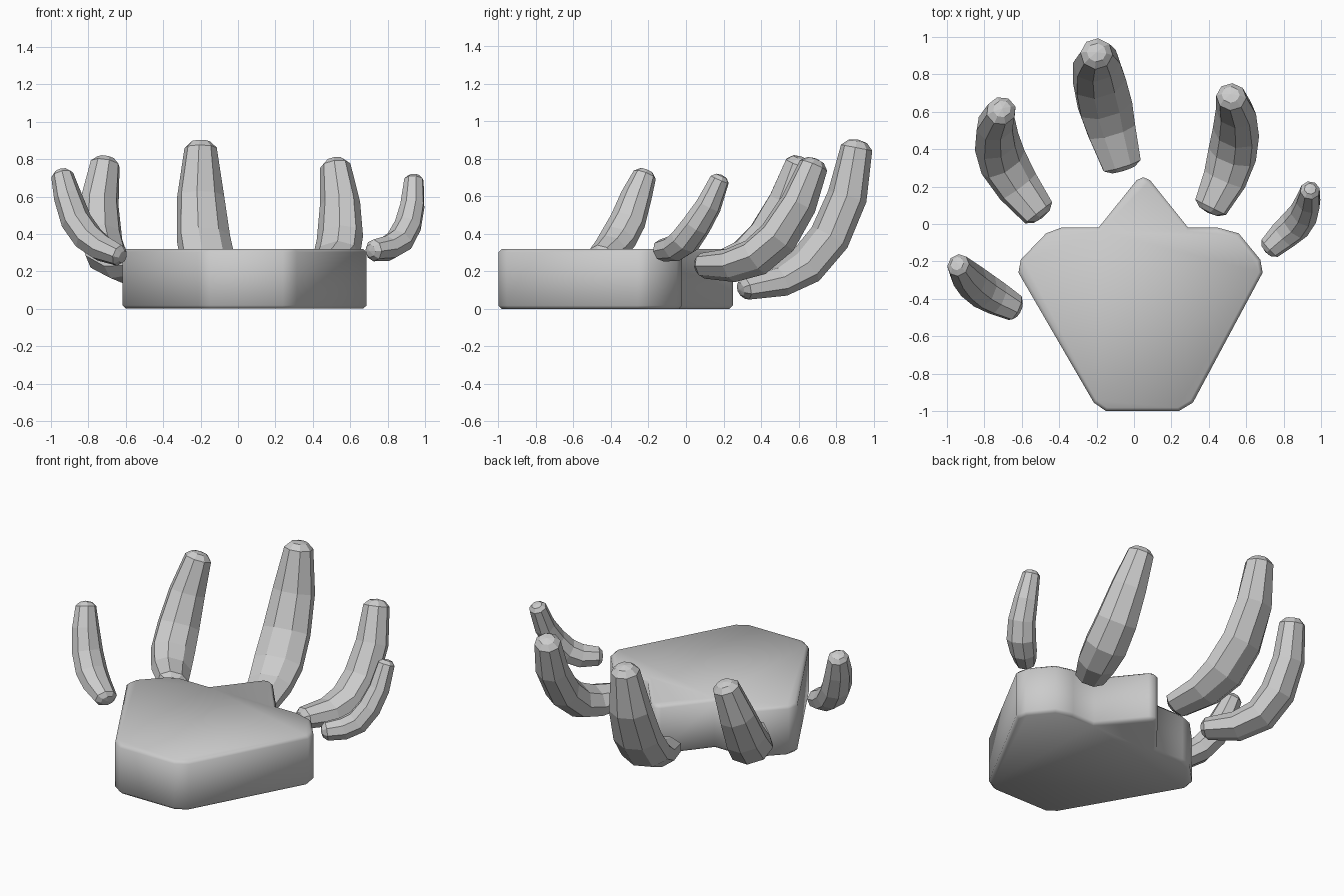
import bpy, bmesh
from math import sin, cos, pi
from mathutils import Vector

SIDES = 8
FAT = 1.06   # makes up for the flats of the eight-sided rings


def link(name, bm):
    bmesh.ops.recalc_face_normals(bm, faces=bm.faces)
    me = bpy.data.meshes.new(name)
    bm.to_mesh(me)
    bm.free()
    ob = bpy.data.objects.new(name, me)
    bpy.context.collection.objects.link(ob)
    return ob


def finger(name, path, wide, deep):
    """Faceted tube along a curved path, elliptical rings, domed ends."""
    p = [Vector(v) for v in path]
    n = len(p)
    across = (p[2] - p[0]).cross(p[-1] - p[2]).normalized()
    rings = []
    for i in range(n):
        t = (p[min(i + 1, n - 1)] - p[max(i - 1, 0)]).normalized()
        u = (across - t * across.dot(t)).normalized()
        rings.append((p[i], u, t.cross(u), wide[i] * FAT, deep[i] * FAT, t))

    # domed ends: one shrunken ring plus a closing point
    def dome(r, s):
        c, u, v, w, d, t = r
        return (c + t * s * d * 0.4, u, v, w * 0.6, d * 0.6, t)
    rings = [dome(rings[0], -1)] + rings + [dome(rings[-1], 1)]

    bm = bmesh.new()
    loops = []
    for c, u, v, w, d, t in rings:
        loops.append([bm.verts.new(c + u * w * cos(a) + v * d * sin(a))
                      for a in ((k + 0.5) * 2 * pi / SIDES for k in range(SIDES))])
    for a, b in zip(loops, loops[1:]):
        for k in range(SIDES):
            m = (k + 1) % SIDES
            bm.faces.new((a[k], a[m], b[m], b[k]))
    for loop, r, s in ((loops[0], rings[0], -1), (loops[-1], rings[-1], 1)):
        apex = bm.verts.new(r[0] + r[5] * s * r[4] * 0.2)
        for k in range(SIDES):
            bm.faces.new((loop[k], loop[(k + 1) % SIDES], apex))
    return link(name, bm)


# palm pad: extruded outline with softened rims
outline = [(0.05, 0.25), (0.015, 0.235), (-0.19, -0.02), (-0.39, -0.02), (-0.47, -0.05),
           (-0.605, -0.19), (-0.618, -0.26), (-0.215, -0.955), (-0.15, -1.0), (0.24, -1.0),
           (0.315, -0.955), (0.688, -0.26), (0.675, -0.19), (0.56, -0.05), (0.45, -0.02),
           (0.29, -0.02), (0.085, 0.235)]
bm = bmesh.new()
base = bm.faces.new([bm.verts.new((x, y, 0)) for x, y in outline])
top = bmesh.ops.extrude_face_region(bm, geom=[base])["geom"]
bmesh.ops.translate(bm, vec=(0, 0, 0.32),
                    verts=[v for v in top if isinstance(v, bmesh.types.BMVert)])
rims = [e for e in bm.edges if abs(e.verts[0].co.z - e.verts[1].co.z) < 1e-4]
bmesh.ops.bevel(bm, geom=rims, offset=0.018, segments=1, affect='EDGES')
palm = link("palm", bm)
bpy.context.view_layer.objects.active = palm
palm.select_set(True)
bpy.ops.object.shade_smooth_by_angle(angle=0.85)

# fingers: path, width radii, depth radii
finger("outer_left_finger",
       [(-0.635, -0.45, 0.285), (-0.73, -0.40, 0.325), (-0.80, -0.36, 0.378),
        (-0.865, -0.31, 0.47), (-0.91, -0.265, 0.60), (-0.94, -0.22, 0.715)],
       (0.07, 0.088, 0.095, 0.092, 0.08, 0.06), (0.055, 0.07, 0.077, 0.077, 0.07, 0.056))
finger("inner_left_finger",
       [(-0.51, 0.06, 0.23), (-0.62, 0.20, 0.225), (-0.70, 0.33, 0.275),
        (-0.735, 0.44, 0.39), (-0.74, 0.535, 0.57), (-0.71, 0.605, 0.775)],
       (0.09, 0.115, 0.128, 0.122, 0.105, 0.078), (0.062, 0.082, 0.092, 0.097, 0.09, 0.073))
finger("middle_finger",
       [(-0.065, 0.315, 0.11), (-0.12, 0.50, 0.148), (-0.155, 0.635, 0.225),
        (-0.185, 0.765, 0.38), (-0.2, 0.86, 0.60), (-0.20, 0.91, 0.86)],
       (0.105, 0.13, 0.145, 0.14, 0.122, 0.082), (0.06, 0.08, 0.097, 0.10, 0.098, 0.08))
finger("inner_right_finger",
       [(0.41, 0.09, 0.23), (0.485, 0.24, 0.232), (0.525, 0.37, 0.275),
        (0.545, 0.49, 0.38), (0.545, 0.60, 0.56), (0.52, 0.68, 0.765)],
       (0.09, 0.115, 0.128, 0.122, 0.105, 0.078), (0.062, 0.082, 0.092, 0.097, 0.09, 0.073))
finger("outer_right_finger",
       [(0.725, -0.13, 0.312), (0.80, -0.06, 0.323), (0.863, -0.005, 0.362),
        (0.908, 0.055, 0.445), (0.932, 0.12, 0.55), (0.941, 0.18, 0.69)],
       (0.06, 0.077, 0.084, 0.078, 0.068, 0.05), (0.055, 0.065, 0.069, 0.067, 0.061, 0.05))
